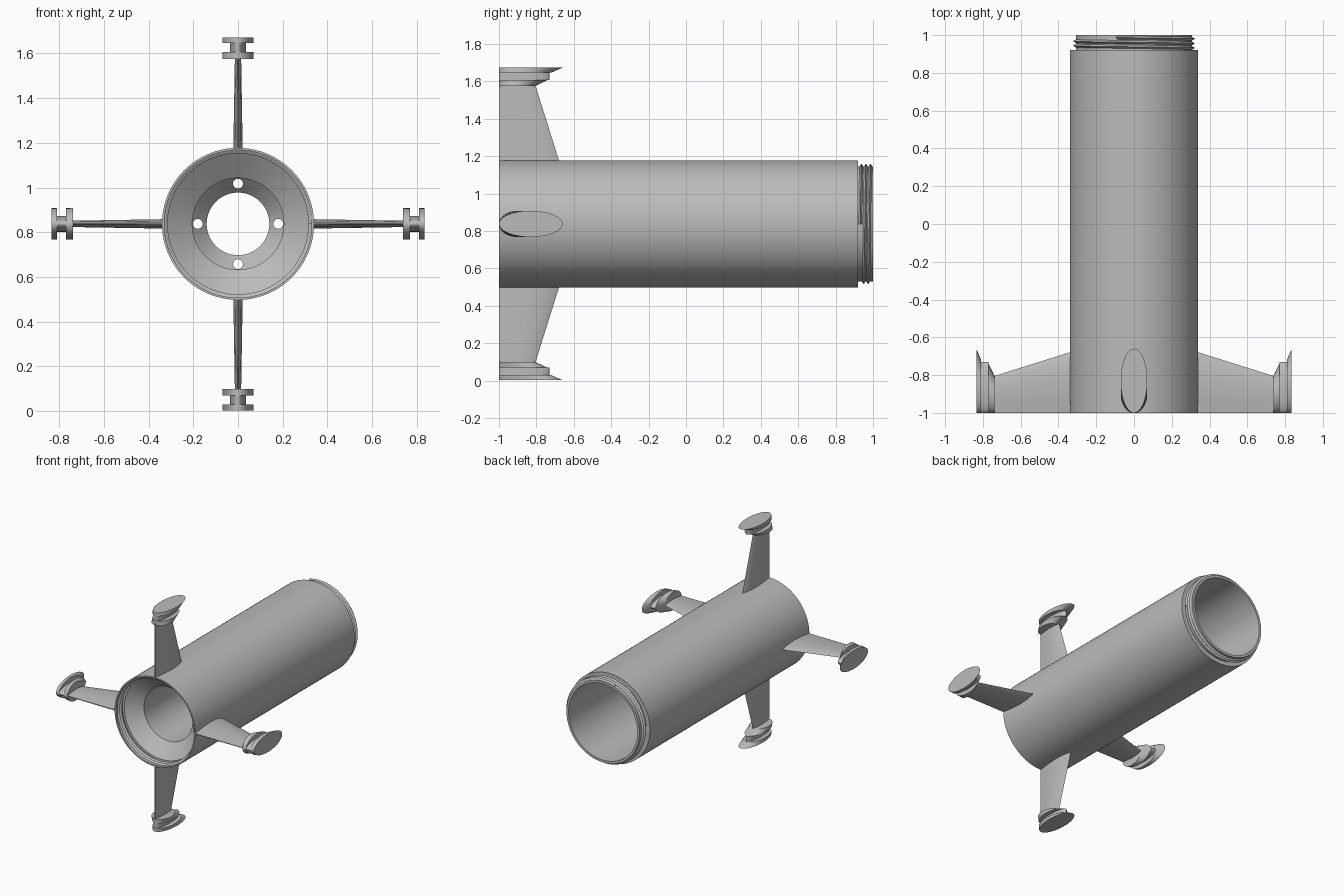
import bpy
import bmesh
from math import cos, sin, pi, radians

cube = bpy.data.objects.get("Cube")
if cube:
    bpy.data.objects.remove(cube, do_unlink=True)

AXIS_Z = 0.8375
SEGMENTS = 128

grey = bpy.data.materials.new("plain_grey")
grey.use_nodes = True
grey.diffuse_color = (0.5, 0.5, 0.5, 1)
grey.node_tree.nodes["Principled BSDF"].inputs["Base Color"].default_value = grey.diffuse_color


def make_object(name, bm):
    bmesh.ops.recalc_face_normals(bm, faces=bm.faces)
    mesh = bpy.data.meshes.new(name)
    bm.to_mesh(mesh)
    bm.free()
    mesh.materials.append(grey)
    obj = bpy.data.objects.new(name, mesh)
    obj.location.z = AXIS_Z
    bpy.context.collection.objects.link(obj)
    return obj


def activate(obj):
    bpy.ops.object.select_all(action='DESELECT')
    obj.select_set(True)
    bpy.context.view_layer.objects.active = obj


def smooth(obj):
    activate(obj)
    bpy.ops.object.shade_smooth_by_angle(angle=radians(30))


def loft(bm, rings, closed=False):
    """Bridge rings of equal length; cap the ends unless the loft is closed."""
    loops = [[bm.verts.new(p) for p in ring] for ring in rings]
    pairs = list(zip(loops, loops[1:]))
    if closed:
        pairs.append((loops[-1], loops[0]))
    for a, b in pairs:
        for i in range(len(a)):
            j = (i + 1) % len(a)
            bm.faces.new((a[i], a[j], b[j], b[i]))
    if not closed:
        bm.faces.new(loops[0])
        bm.faces.new(loops[-1])


def around(profile, angle, shift=0):
    return [(r * cos(angle), y + shift, r * sin(angle)) for r, y in profile]


# Hollow tube: front bowl, narrow duct, bulkhead, wide rear bore
tube_profile = [
    (0.34, -1), (0.34, 0.92), (0.308, 0.92), (0.308, 1),
    (0.29, 1), (0.29, -0.2), (0.14, -0.25), (0.14, -0.28),
    (0.205, -0.35), (0.205, -0.84), (0.315, -0.92), (0.33, -0.92), (0.33, -1),
]
bm = bmesh.new()
loft(bm, [around(tube_profile, 2 * pi * i / SEGMENTS) for i in range(SEGMENTS)], closed=True)
tube = make_object("body_tube", bm)

# Four round holes through the bulkhead
bm = bmesh.new()
for k in range(4):
    x, z = 0.18 * cos(k * pi / 2), 0.18 * sin(k * pi / 2)
    loft(bm, [[(x + 0.022 * cos(2 * pi * i / 24), y, z + 0.022 * sin(2 * pi * i / 24))
               for i in range(24)] for y in (-0.6, 0.1)])
cutter = make_object("hole_cutter", bm)
cutter.hide_render = True
cut = tube.modifiers.new("holes", 'BOOLEAN')
cut.object = cutter
cut.solver = 'EXACT'
activate(tube)
bpy.ops.object.modifier_apply(modifier=cut.name)
bpy.data.objects.remove(cutter, do_unlink=True)
smooth(tube)


# Screw threads: outside at the rear, inside at the front
def thread(name, root, crest, start, pitch=0.024, turns=2.3):
    half = pitch * 0.45
    tooth = [(root, -half), (crest, 0), (root, half)]
    steps = int(turns * SEGMENTS)
    bm = bmesh.new()
    loft(bm, [around(tooth, 2 * pi * i / SEGMENTS, start + pitch * i / SEGMENTS)
              for i in range(steps + 1)])
    smooth(make_object(name, bm))


thread("rear_outer_thread", 0.305, 0.323, 0.932)
thread("front_inner_thread", 0.332, 0.315, -0.985, turns=2.2)


# Fins and spool-shaped guide feet, repeated around the tube
def fin_section(r, front_end, half_width):
    chord = front_end + 1
    side = [(0.0, 0.15), (0.25, 0.65), (0.55, 1), (0.8, 0.75), (0.95, 0.3)]
    points = [(t, w) for t, w in side] + [(1, 0)] + [(t, -w) for t, w in reversed(side)]
    return [(r, -1 + chord * t, half_width * w) for t, w in points]


def oval(r, end, half_width, count=48):
    mid, half = (end - 1) / 2, (end + 1) / 2
    return [(r, mid + half * cos(2 * pi * i / count), half_width * sin(2 * pi * i / count))
            for i in range(count)]


foot_sections = [
    (0.738, -0.805, 0.07), (0.769, -0.74, 0.07),
    (0.769, -0.73, 0.036), (0.809, -0.73, 0.036),
    (0.809, -0.72, 0.07), (0.835, -0.66, 0.07),
]
for k, side in enumerate(("left", "top", "right", "bottom")):
    bm = bmesh.new()
    loft(bm, [fin_section(0.333, -0.677, 0.021), fin_section(0.75, -0.808, 0.014)])
    fin = make_object(side + "_fin", bm)
    bm = bmesh.new()
    loft(bm, [oval(*s) for s in foot_sections])
    foot = make_object(side + "_guide_foot", bm)
    for obj in (fin, foot):
        obj.rotation_euler.y = -k * pi / 2
        smooth(obj)
